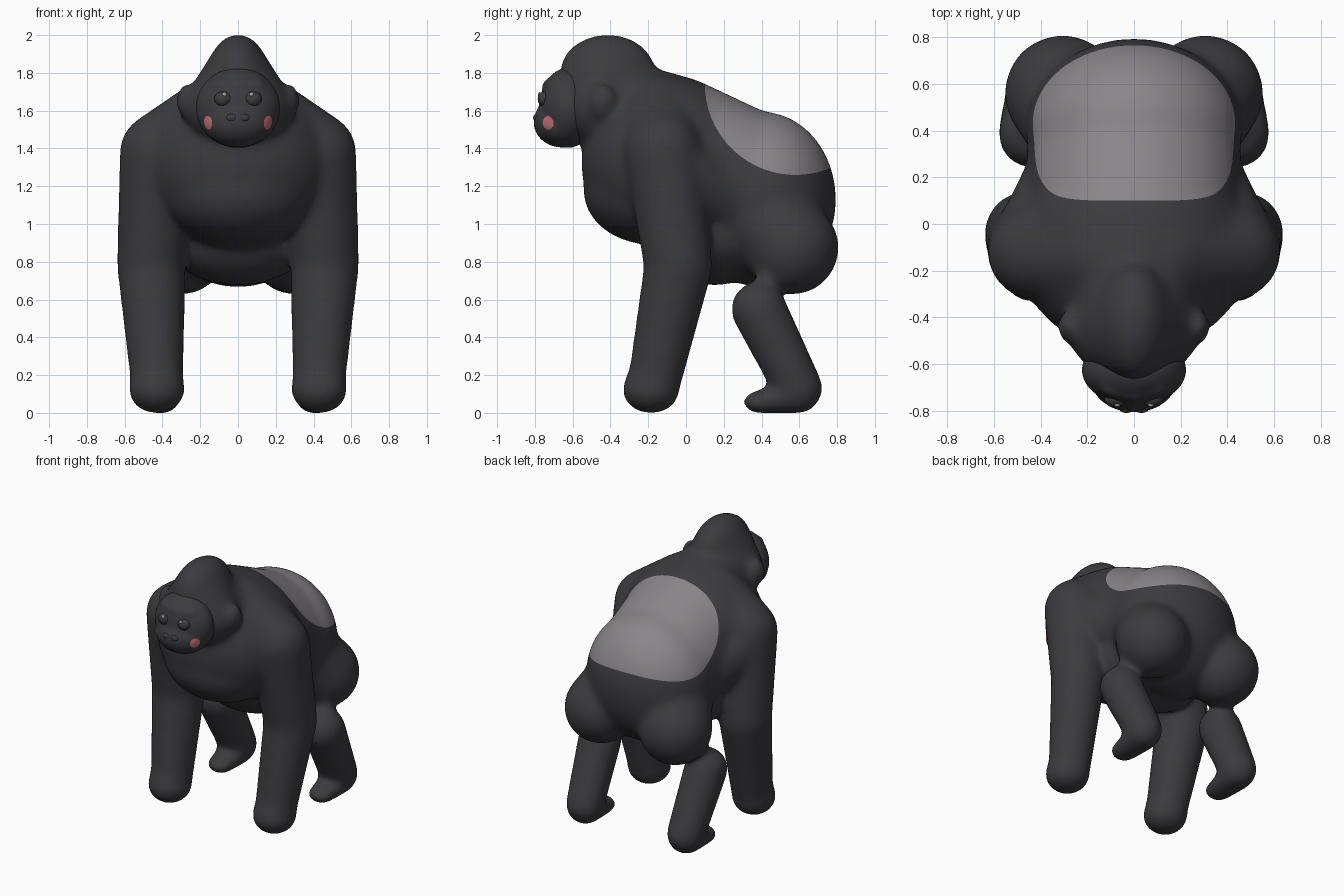
import bpy, bmesh
from mathutils import Vector, Matrix

if "Cube" in bpy.data.objects:
    bpy.data.objects.remove(bpy.data.objects["Cube"], do_unlink=True)


def material(name, r, g, b):
    m = bpy.data.materials.new(name)
    m.use_nodes = True
    m.diffuse_color = (r, g, b, 1)
    bsdf = m.node_tree.nodes["Principled BSDF"]
    bsdf.inputs["Base Color"].default_value = (r, g, b, 1)
    bsdf.inputs["Roughness"].default_value = 0.7
    return m


fur = material("charcoal fur", 0.045, 0.044, 0.05)
silver = material("silver back", 0.25, 0.237, 0.257)
pink = material("pink cheek", 0.55, 0.16, 0.18)
glint = material("eye glint", 0.35, 0.35, 0.36)


def hull(bm, *balls):
    """Convex skin around ellipsoids, each (x, y, z, rx, ry, rz) or (x, y, z, r)."""
    part = bmesh.new()
    for x, y, z, *r in balls:
        r = r if len(r) == 3 else r * 3
        m = Matrix.Translation((x, y, z)) @ Matrix.Diagonal((*r, 1))
        bmesh.ops.create_uvsphere(part, u_segments=32, v_segments=20, radius=1, matrix=m)
    if len(balls) > 1:
        out = bmesh.ops.convex_hull(part, input=part.verts[:])
        inside = {g for g in out["geom_interior"] if isinstance(g, bmesh.types.BMVert)}
        bmesh.ops.delete(part, geom=list(inside), context="VERTS")
    tmp = bpy.data.meshes.new("tmp")
    part.to_mesh(tmp)
    part.free()
    bm.from_mesh(tmp)
    bpy.data.meshes.remove(tmp)


def pair(bm, *balls):
    for s in (1, -1):
        hull(bm, *[(s * b[0], *b[1:]) for b in balls])


def make(name, bm, mat):
    me = bpy.data.meshes.new(name)
    bm.to_mesh(me)
    bm.free()
    me.materials.append(mat)
    me.polygons.foreach_set("use_smooth", [True] * len(me.polygons))
    ob = bpy.data.objects.new(name, me)
    bpy.context.collection.objects.link(ob)
    return ob


def blend(ob, voxel, rounds, swell):
    """Fuse overlapping volumes into one soft skin."""
    rm = ob.modifiers.new("fuse", "REMESH")
    rm.mode, rm.voxel_size, rm.use_smooth_shade = "VOXEL", voxel, True
    sm = ob.modifiers.new("soften", "SMOOTH")
    sm.factor, sm.iterations = 0.5, rounds
    dp = ob.modifiers.new("swell", "DISPLACE")
    dp.strength, dp.mid_level = swell, 0
    dg = bpy.context.evaluated_depsgraph_get()
    me = bpy.data.meshes.new_from_object(ob.evaluated_get(dg))
    ob.modifiers.clear()
    ob.data = me


def paint(ob, distance, base, patch):
    """Cut a clean outline where distance is zero and colour the inside."""
    ob.data.materials.clear()
    ob.data.materials.append(base)
    ob.data.materials.append(patch)
    bm = bmesh.new()
    bm.from_mesh(ob.data)
    cuts = []
    for e in bm.edges[:]:
        a, b = e.verts
        da, db = distance(a.co), distance(b.co)
        if da * db < 0:
            cuts.append(bmesh.utils.edge_split(e, a, da / (da - db))[1])
    bmesh.ops.connect_verts(bm, verts=cuts)
    for f in bm.faces:
        f.smooth = True
        f.material_index = int(distance(f.calc_center_median()) < 0)
    bm.to_mesh(ob.data)
    bm.free()


# Torso: chest, breast, barrel, belly
bm = bmesh.new()
hull(bm, (0, -0.1, 1.33, 0.5, 0.45, 0.455))
hull(bm, (0, -0.18, 1.18, 0.41, 0.36, 0.285))
hull(bm, (0, 0.4, 1.13, 0.46, 0.39, 0.46))
hull(bm, (0, 0.15, 0.95, 0.4, 0.3, 0.27))
hull(bm, (0, -0.02, 1.32, 0.46, 0.4, 0.435), (0, 0.36, 1.15, 0.45, 0.38, 0.43))
# Neck, then a head tapering to the crown, and ears
hull(bm, (0, -0.4, 1.62, 0.25), (0, -0.13, 1.5, 0.3))
hull(bm, (0, -0.45, 1.62, 0.28, 0.22, 0.215), (0, -0.415, 1.805, 0.15, 0.25, 0.195))
pair(bm, (0.275, -0.44, 1.65, 0.05, 0.07, 0.09))
# Shoulders, flanks and arms
pair(bm, (0.12, -0.14, 1.58, 0.205), (0.42, -0.12, 1.38, 0.202))
pair(bm, (0.4, -0.08, 1.3, 0.2), (0.26, 0.2, 1.15, 0.2))
pair(bm, (0.42, -0.12, 1.38, 0.202), (0.46, -0.04, 0.78, 0.176))
pair(bm, (0.46, -0.04, 0.78, 0.176), (0.43, -0.16, 0.2, 0.138))
pair(bm, (0.43, -0.16, 0.22, 0.13), (0.43, -0.185, 0.122, 0.145, 0.148, 0.122))
# Haunches, lower legs and feet
pair(bm, (0.305, 0.56, 0.875, 0.245), (0.2, 0.4, 1.08, 0.24))
pair(bm, (0.42, 0.44, 0.74, 0.055), (0.43, 0.41, 0.6, 0.06))
pair(bm, (0.435, 0.385, 0.55, 0.143), (0.415, 0.595, 0.13, 0.125))
pair(bm, (0.415, 0.6, 0.088, 0.11, 0.1, 0.088), (0.415, 0.38, 0.056, 0.09, 0.077, 0.056))
body = make("body", bm, fur)
blend(body, 0.017, 38, 0.006)

# Saddle of silver fur, bounded by a crosswise cylinder
paint(body, lambda p: (p.yz - Vector((0.58, 1.74))).length - 0.48, fur, silver)

# Face mask: disc, muzzle and brow
bm = bmesh.new()
hull(bm, (0, -0.625, 1.615, 0.222, 0.15, 0.21))
hull(bm, (0, -0.66, 1.54, 0.185, 0.145, 0.132))
pair(bm, (0, -0.69, 1.73, 0.05, 0.07, 0.045), (0.09, -0.675, 1.73, 0.06, 0.065, 0.045))
face = make("face", bm, fur)
blend(face, 0.01, 18, 0.003)

# Round flush cheek spots
CHEEK = Vector((0.165, -0.735, 1.535))
paint(face, lambda p: (Vector((abs(p.x), p.y, p.z)) - CHEEK).length - 0.037, fur, pink)

# Small features on the face, mirrored
for name, mat, ball in (
    ("eyes", fur, (0.08, -0.75, 1.662, 0.046, 0.035, 0.04)),
    ("eye_glints", glint, (0.072, -0.776, 1.686, 0.012, 0.008, 0.012)),
    ("nostrils", fur, (0.032, -0.793, 1.562, 0.03, 0.016, 0.021)),
):
    bm = bmesh.new()
    pair(bm, ball)
    make(name, bm, mat)
